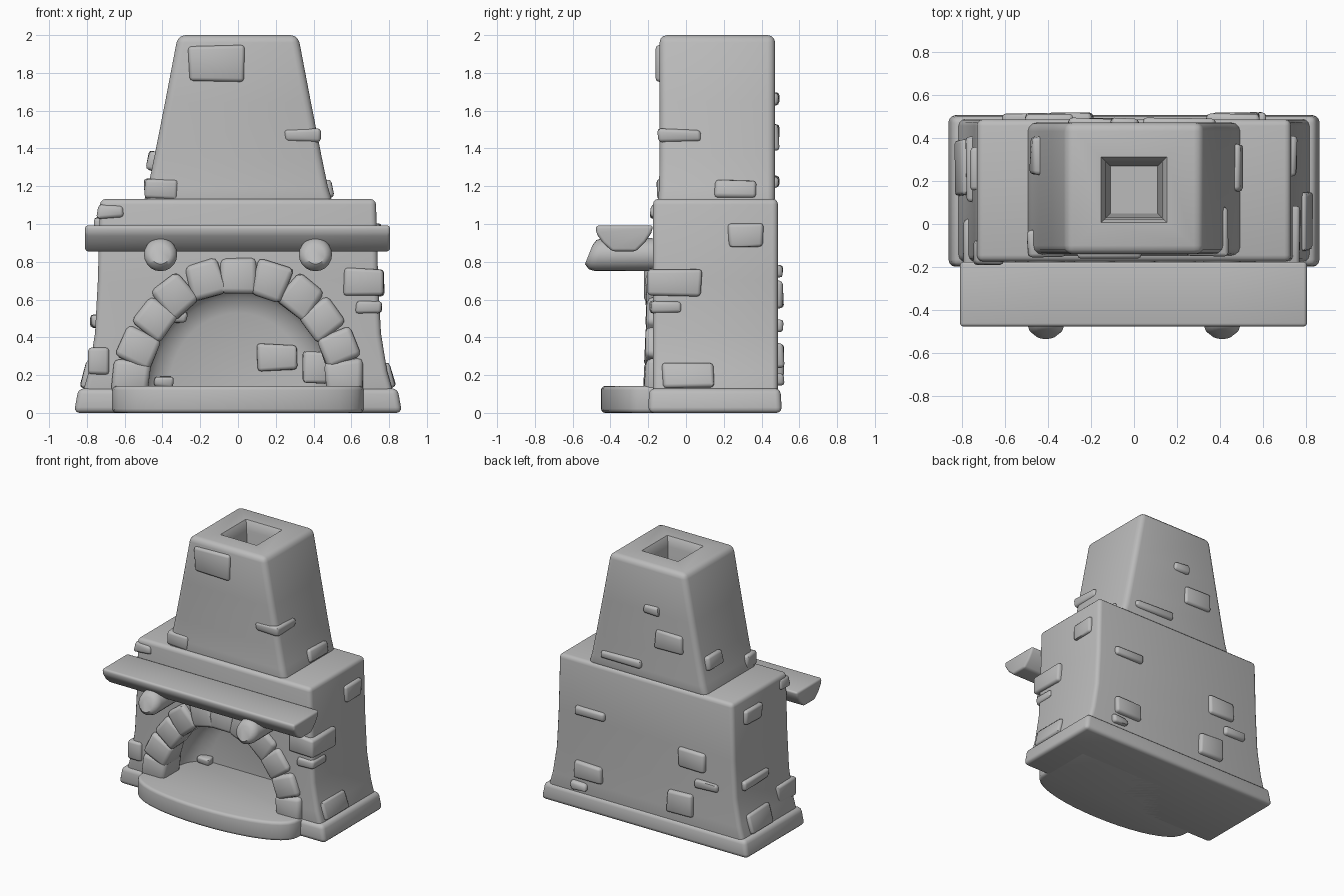
import bpy, bmesh, math, random
from mathutils import Matrix, Vector

random.seed(4)
if "Cube" in bpy.data.objects:
    bpy.data.objects.remove(bpy.data.objects["Cube"])

stone = bpy.data.materials.new("grey_stone")
stone.use_nodes = True
GREY = (0.5, 0.5, 0.5, 1)
stone.diffuse_color = GREY
stone.node_tree.nodes["Principled BSDF"].inputs["Base Color"].default_value = GREY


def finish(name, bm, bevel=0.0, segments=3, angle=50):
    """Round the hard edges and turn the mesh into a smooth shaded object."""
    bmesh.ops.recalc_face_normals(bm, faces=bm.faces)
    if bevel:
        hard = [e for e in bm.edges if e.calc_face_angle(0) > 0.5]
        bmesh.ops.bevel(bm, geom=hard, offset=bevel, segments=segments,
                        affect="EDGES", profile=0.5, clamp_overlap=True)
    mesh = bpy.data.meshes.new(name)
    bm.to_mesh(mesh)
    bm.free()
    mesh.materials.append(stone)
    obj = bpy.data.objects.new(name, mesh)
    bpy.context.collection.objects.link(obj)
    shade(obj, angle)
    return obj


def select(obj):
    bpy.ops.object.select_all(action="DESELECT")
    obj.select_set(True)
    bpy.context.view_layer.objects.active = obj


def shade(obj, angle=50):
    select(obj)
    bpy.ops.object.shade_smooth_by_angle(angle=math.radians(angle))


def loft(name, rings, bevel=0.0, segments=3):
    """Skin a list of point rings and cap both ends."""
    bm = bmesh.new()
    loops = [[bm.verts.new(p) for p in ring] for ring in rings]
    n = len(loops[0])
    for a, b in zip(loops, loops[1:]):
        for i in range(n):
            j = (i + 1) % n
            bm.faces.new((a[i], a[j], b[j], b[i]))
    bm.faces.new(loops[0])
    bm.faces.new(loops[-1])
    return finish(name, bm, bevel, segments)


def rect(half, y0, y1, z):
    return [(-half, y0, z), (half, y0, z), (half, y1, z), (-half, y1, z)]


def block(name, centre, size, tilt=0.0, bevel=0.018, jitter=0.008):
    """A slightly irregular rounded stone, tilted about the y axis."""
    bm = bmesh.new()
    bmesh.ops.create_cube(bm, size=1)
    for v in bm.verts:
        v.co = Vector(a * b for a, b in zip(v.co, size))
        v.co += Vector(random.uniform(-jitter, jitter) for _ in range(3))
    bmesh.ops.transform(bm, verts=bm.verts,
                        matrix=Matrix.Translation(centre) @ Matrix.Rotation(tilt, 4, "Y"))
    return finish(name, bm, min(bevel, min(size) * 0.3), 2)


def cut(obj, cutter):
    cutter.hide_render = True
    mod = obj.modifiers.new("cut", "BOOLEAN")
    mod.operation = "DIFFERENCE"
    mod.object = cutter
    select(obj)
    bpy.ops.object.modifier_apply(modifier=mod.name)
    bpy.data.objects.remove(cutter)
    shade(obj)


# Plinth and bowed hearth
loft("plinth", [rect(0.868, -0.2, 0.508, 0), rect(0.845, -0.195, 0.5, 0.13)], 0.03)
bow = [(0.665 * math.cos(t), -0.2 - 0.25 * math.sin(t) ** 0.8)
       for t in (math.pi * i / 20 for i in range(21))]
bow = [(0.665, 0.22)] + [(x, y) for x, y in bow] + [(-0.665, 0.22)]
loft("hearth", [[(x, y, z) for x, y in bow] for z in (0, 0.143)], 0.022)

# Main body, flaring out at its foot
body = loft("body", [rect(h, -0.175, 0.487, z) for z, h in
                     ((0.08, 0.83), (0.22, 0.79), (0.42, 0.757), (0.7, 0.742), (1.133, 0.73))],
            0.03)


# Firebox hollow with a rounded back
def arch(y, s):
    pts = [(0.52 * s * math.cos(math.pi * i / 24), y, 0.13 + 0.57 * s * math.sin(math.pi * i / 24))
           for i in range(25)]
    return [(0.52 * s, y, 0.09)] + pts + [(-0.52 * s, y, 0.09)]


cut(body, loft("firebox_cutter", [arch(y, s) for y, s in
                                  ((-0.4, 1), (0.0, 1), (0.1, 0.95), (0.17, 0.85), (0.2, 0.7))]))

# Chimney with an open flue
chimney = loft("chimney", [rect(h, y0, 0.472, z) for z, h, y0 in
                           ((1.1, 0.505, -0.15), (1.2, 0.475, -0.142), (1.36, 0.442, -0.14),
                            (1.65, 0.385, -0.14), (2.0, 0.318, -0.14))], 0.04)
cut(chimney, loft("flue_cutter", [rect(h, 0.16 - h, 0.16 + h, z) for z, h in
                                  ((1.6, 0.11), (1.93, 0.13), (1.98, 0.14), (2.02, 0.165))]))

# Ring of arch stones
for i, deg in enumerate((4, 21, 38, 54, 72, 90, 108, 126, 142, 159, 176)):
    t = math.radians(deg)
    foot = i in (0, 10)
    block(f"arch_stone_{i + 1}",
          (0.565 * math.cos(t), -0.115, (0.15 if foot else 0.13) + 0.6 * math.sin(t)),
          (0.19, 0.2, 0.17 if foot else 0.18), -t, 0.028, 0.012)

# Mantel shelf with a rounded underside
profile = [(-0.478, 0.992), (-0.172, 0.992), (-0.185, 0.95), (-0.215, 0.905), (-0.265, 0.855),
           (-0.39, 0.855), (-0.44, 0.9), (-0.475, 0.95)]
loft("mantel", [[(x, y, z) for y, z in profile] for x in (-0.81, -0.4, 0, 0.4, 0.805)], 0.016)

# Round log corbels under the mantel
for side, x in (("left", 0.41), ("right", -0.41)):
    rings = [[(x + r * math.cos(a), y + 0.02 * math.sin(a), 0.838 + r * math.sin(a))
              for a in (math.tau * k / 20 for k in range(20))]
             for y, r in ((-0.1, 0.086), (-0.46, 0.088), (-0.495, 0.077), (-0.515, 0.05))]
    loft(f"corbel_{side}", rings)

# Bricks that wrap a front corner or sit on the front: x, y, z, width, depth, height
FRONT = [
    ("chimney_front", -0.115, -0.1, 1.85, 0.29, 0.11, 0.19),
    ("chimney_corner", 0.34, -0.035, 1.465, 0.19, 0.23, 0.07),
    ("chimney_foot", -0.41, -0.09, 1.185, 0.17, 0.13, 0.11),
    ("body_top", -0.675, -0.13, 1.065, 0.14, 0.12, 0.07),
    ("body_corner", 0.665, -0.06, 0.69, 0.21, 0.28, 0.145),
    ("body_corner_thin", 0.69, -0.11, 0.56, 0.135, 0.16, 0.055),
    ("body_low", -0.735, -0.09, 0.27, 0.11, 0.22, 0.14),
    ("firebox_back", 0.205, 0.2, 0.295, 0.21, 0.06, 0.14),
    ("firebox_side", 0.41, 0.14, 0.24, 0.13, 0.08, 0.16),
    ("firebox_high", -0.32, 0.15, 0.51, 0.1, 0.07, 0.06),
    ("firebox_low", -0.39, 0.17, 0.16, 0.1, 0.07, 0.05),
]
for name, x, y, z, w, d, h in FRONT:
    block("brick_" + name, (x, y, z), (w, d, h))

# Bricks on the two sides: x, y, z, length, height, lean
SIDES = [
    (0.715, 0.315, 0.94, 0.18, 0.12, 0.0), (0.78, 0.01, 0.195, 0.27, 0.13, -0.22),
    (0.462, 0.26, 1.18, 0.22, 0.1, -0.25),
    (-0.715, 0.26, 0.98, 0.2, 0.11, 0.0), (-0.735, 0.25, 0.48, 0.3, 0.07, 0.05),
    (-0.775, 0.26, 0.2, 0.26, 0.14, 0.22), (-0.435, 0.32, 1.33, 0.18, 0.1, 0.18),
]
for i, (x, y, z, w, h, lean) in enumerate(SIDES):
    block(f"side_brick_{i + 1}", (x, y, z), (0.085, w, h), lean)

# Bricks on the back: x, z, width, height
BACK = [
    (0.46, 0.75, 0.25, 0.065), (-0.4, 0.63, 0.22, 0.145), (-0.52, 0.46, 0.18, 0.065),
    (0.47, 0.3, 0.22, 0.13), (0.55, 0.18, 0.13, 0.06), (-0.3, 0.27, 0.21, 0.17),
    (-0.04, 1.66, 0.13, 0.07), (-0.19, 1.46, 0.23, 0.14), (0.21, 1.22, 0.34, 0.06),
]
for i, (x, z, w, h) in enumerate(BACK):
    y = 0.45 if z > 1.13 else 0.475
    block(f"back_brick_{i + 1}", (x, y, z), (w, 0.08, h))
